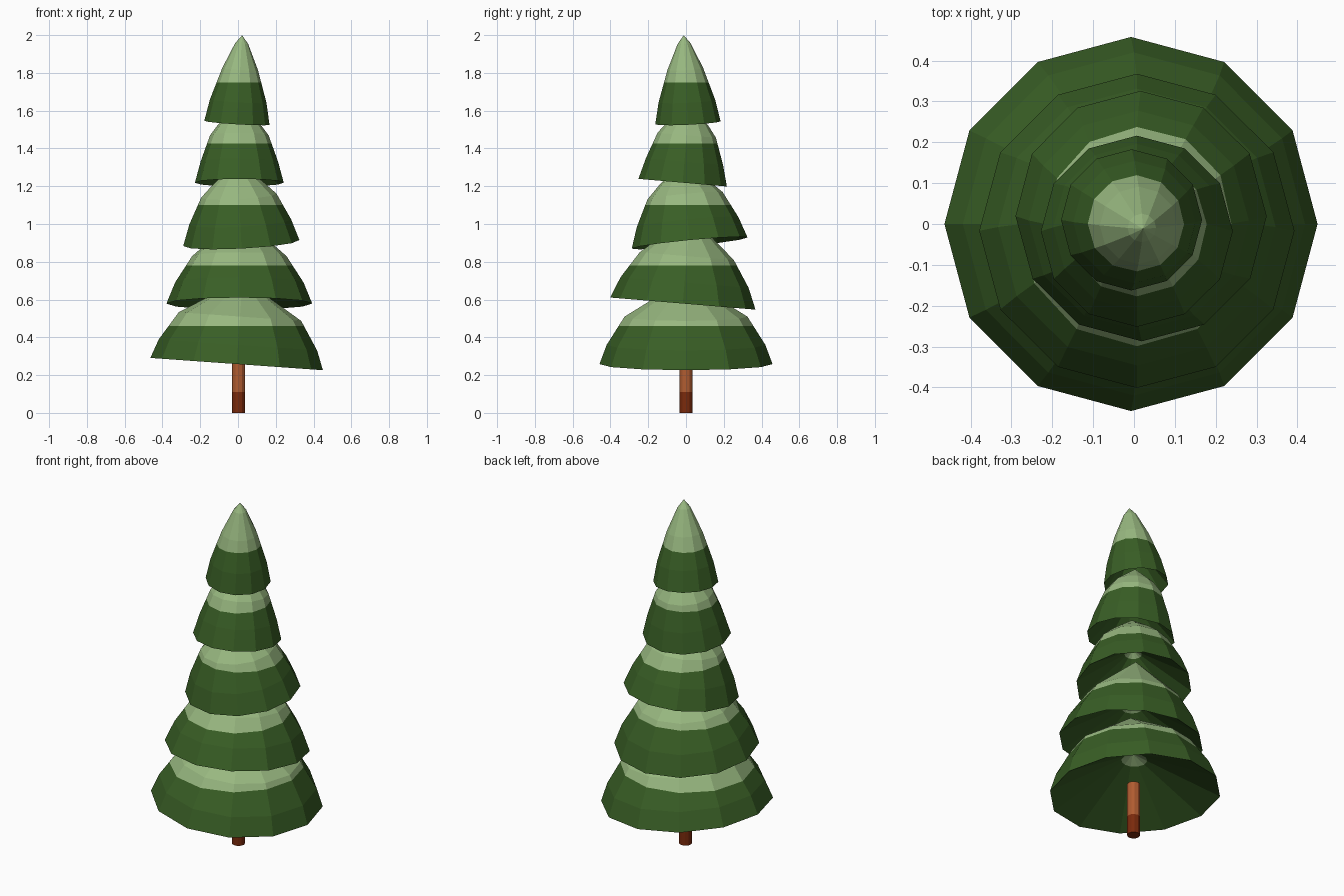
import bpy, bmesh, math
from mathutils import Matrix, Vector

if "Cube" in bpy.data.objects:
    bpy.data.objects.remove(bpy.data.objects["Cube"])

SIDES = 12
CX = 0.007


def material(name, rgb):
    m = bpy.data.materials.new(name)
    m.diffuse_color = (*rgb, 1)
    m.use_nodes = True
    m.node_tree.nodes["Principled BSDF"].inputs["Base Color"].default_value = m.diffuse_color
    return m


dark_green = material("dark green", (0.040, 0.112, 0.0185))
light_green = material("light green", (0.314, 0.479, 0.216))
dark_bark = material("dark bark", (0.195, 0.023, 0.0037))
light_bark = material("light bark", (0.434, 0.107, 0.030))


def lathe(name, profile, split, mats, tilt=(0, 0), cx=CX):
    """Revolve (r, z) points, tilt about the split height, colour below/above it."""
    bm = bmesh.new()
    rings = []
    for r, z in profile:
        if r == 0:
            rings.append([bm.verts.new((0, 0, z - split))] * SIDES)
        else:
            rings.append([bm.verts.new((r * math.cos(i * math.tau / SIDES),
                                        r * math.sin(i * math.tau / SIDES),
                                        z - split)) for i in range(SIDES)])
    for a, b in zip(rings, rings[1:]):
        for i in range(SIDES):
            j = (i + 1) % SIDES
            quad = list(dict.fromkeys((a[i], a[j], b[j], b[i])))
            bm.faces.new(quad)
    rot = Matrix.Rotation(-tilt[0], 4, 'Y') @ Matrix.Rotation(tilt[1], 4, 'X')
    bm.transform(Matrix.Translation((cx, 0, split)) @ rot)
    # level colour boundary
    bmesh.ops.bisect_plane(bm, geom=bm.verts[:] + bm.edges[:] + bm.faces[:],
                           plane_co=Vector((0, 0, split)), plane_no=Vector((0, 0, 1)))
    bmesh.ops.recalc_face_normals(bm, faces=bm.faces[:])
    for f in bm.faces:
        f.material_index = int(f.calc_center_median().z > split)
    me = bpy.data.meshes.new(name)
    bm.to_mesh(me)
    bm.free()
    for m in mats:
        me.materials.append(m)
    ob = bpy.data.objects.new(name, me)
    bpy.context.collection.objects.link(ob)
    return ob


# trunk, darker at the foot
lathe("trunk", [(0, 0), (0.035, 0), (0.035, 0.31), (0, 0.31)], 0.11,
      [dark_bark, light_bark], cx=0.003)

# branch tiers: outer profile from rim to tip, colour split height, rim slope in x and y
tiers = [
    ([(0.458, 0.258), (0.42, 0.36), (0.325, 0.51), (0.18, 0.60), (0, 0.71)], 0.46, (-0.071, 0)),
    ([(0.386, 0.578), (0.34, 0.69), (0.25, 0.83), (0.17, 0.90), (0, 1.05)], 0.78, (0, -0.083)),
    ([(0.308, 0.898), (0.27, 1.01), (0.20, 1.15), (0.13, 1.22), (0, 1.33)], 1.10, (0.052, 0.096)),
    ([(0.235, 1.218), (0.205, 1.33), (0.155, 1.47), (0.11, 1.53), (0, 1.62)], 1.425, (0, -0.086)),
    ([(0.173, 1.535), (0.15, 1.65), (0.095, 1.82), (0.035, 1.955), (0, 2.0)], 1.75, (-0.06, 0.047)),
]
for n, (outer, split, tilt) in enumerate(tiers, 1):
    # hollow underside is a shallow cone rising just past the colour split
    lathe(f"branch_tier_{n}", [(0, split + 0.035)] + outer, split,
          [dark_green, light_green], tilt)
